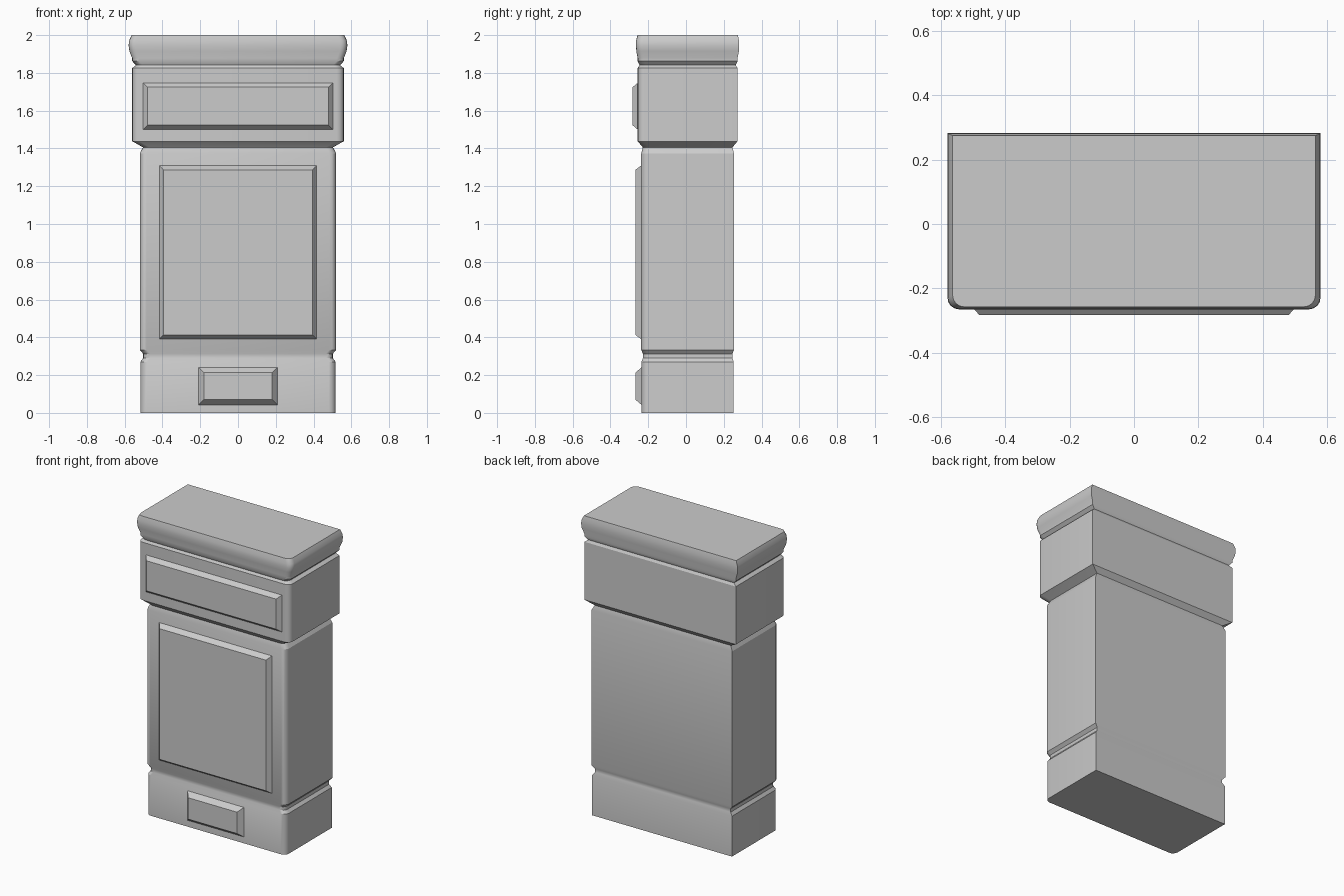
import bpy, bmesh, math

if "Cube" in bpy.data.objects:
    bpy.data.objects.remove(bpy.data.objects["Cube"])

grey = bpy.data.materials.new("plain_grey")
grey.use_nodes = True
grey.diffuse_color = (0.6, 0.6, 0.6, 1)
grey.node_tree.nodes["Principled BSDF"].inputs["Base Color"].default_value = (0.6, 0.6, 0.6, 1)

DEPTH_RATIO = 0.472   # depth over width of the plan
Y_MID = 0.0085
RADIUS = 0.036


def plan(half_w):
    """Outline with square back corners and rounded front corners."""
    half_d = half_w * DEPTH_RATIO
    pts = [(half_w, half_d), (-half_w, half_d)]
    for side, start in ((-1, 180), (1, 270)):
        for i in range(5):
            a = math.radians(start + i * 22.5)
            pts.append((side * (half_w - RADIUS) + RADIUS * math.cos(a),
                        -half_d + RADIUS + RADIUS * math.sin(a)))
    return [(x, y + Y_MID) for x, y in pts]


def loft(name, rings):
    """Skin a list of closed rings and cap both ends."""
    bm = bmesh.new()
    loops = [[bm.verts.new(p) for p in ring] for ring in rings]
    n = len(loops[0])
    for low, high in zip(loops, loops[1:]):
        for i in range(n):
            j = (i + 1) % n
            bm.faces.new((low[i], low[j], high[j], high[i]))
    bm.faces.new(loops[0])
    bm.faces.new(loops[-1])
    bmesh.ops.recalc_face_normals(bm, faces=bm.faces)
    mesh = bpy.data.meshes.new(name)
    bm.to_mesh(mesh)
    bm.free()
    mesh.materials.append(grey)
    obj = bpy.data.objects.new(name, mesh)
    bpy.context.collection.objects.link(obj)
    bpy.ops.object.select_all(action="DESELECT")
    obj.select_set(True)
    bpy.context.view_layer.objects.active = obj
    bpy.ops.object.shade_smooth_by_angle(angle=math.radians(25))
    return obj


def moulding(name, profile):
    loft(name, [[(x, y, z) for x, y in plan(w)] for z, w in profile])


def raised_panel(name, half_w, z0, z1, y_back, y_front, bevel):
    def rect(d, y):
        w = half_w - d
        return [(-w, y, z0 + d), (w, y, z0 + d), (w, y, z1 - d), (-w, y, z1 - d)]
    loft(name, [rect(0, y_back), rect(bevel, y_front)])


# Cabinet body, from plinth to top slab, as (height, half width)
moulding("cabinet_body", [
    (0, 0.517), (0.27, 0.517), (0.29, 0.502), (0.313, 0.502), (0.334, 0.52),
    (1.374, 0.52), (1.406, 0.503), (1.438, 0.56), (1.825, 0.56), (1.841, 0.54),
    (1.862, 0.56), (1.878, 0.56), (1.915, 0.575), (1.945, 0.579),
    (1.97, 0.577), (2.0, 0.563)])

# Raised panels on the front
raised_panel("drawer_front", 0.508, 1.495, 1.752, -0.25, -0.283, 0.028)
raised_panel("door_panel", 0.422, 0.385, 1.315, -0.23, -0.268, 0.028)
raised_panel("plinth_panel", 0.213, 0.038, 0.245, -0.23, -0.268, 0.032)
